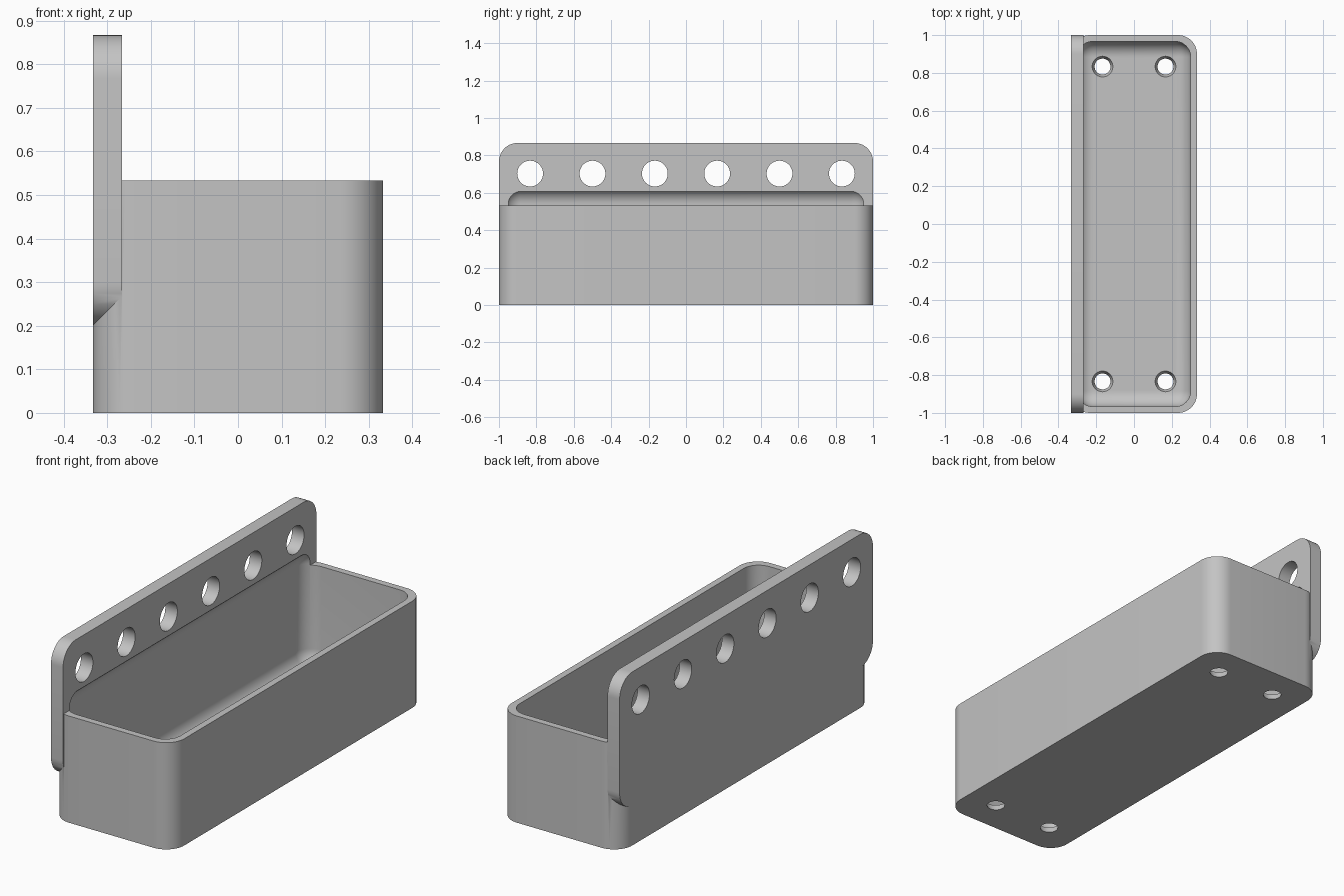
import bpy, bmesh, math
from mathutils import Matrix, Vector

if "Cube" in bpy.data.objects:
    bpy.data.objects.remove(bpy.data.objects["Cube"], do_unlink=True)

grey = bpy.data.materials.new("plain grey")
grey.use_nodes = True
colour = (0.55, 0.55, 0.55, 1)
grey.diffuse_color = colour
grey.node_tree.nodes["Principled BSDF"].inputs["Base Color"].default_value = colour


def add_object(name, bm):
    bmesh.ops.recalc_face_normals(bm, faces=bm.faces)
    mesh = bpy.data.meshes.new(name)
    bm.to_mesh(mesh)
    bm.free()
    mesh.materials.append(grey)
    obj = bpy.data.objects.new(name, mesh)
    bpy.context.collection.objects.link(obj)
    return obj


def rounded_box(name, low, high, radius, axis=None, segments=12):
    """Box with edges along one axis rounded, or all edges if axis is None."""
    low, high = Vector(low), Vector(high)
    bm = bmesh.new()
    bmesh.ops.create_cube(bm, size=1)
    bmesh.ops.scale(bm, vec=high - low, verts=bm.verts)
    bmesh.ops.translate(bm, vec=(low + high) / 2, verts=bm.verts)
    edges = [e for e in bm.edges if axis is None
             or abs((e.verts[0].co - e.verts[1].co).normalized()[axis]) > 0.9]
    bmesh.ops.bevel(bm, geom=edges, offset=radius, segments=segments,
                    profile=0.5, affect='EDGES')
    return add_object(name, bm)


def drill(name, centre, r_low, r_high, depth, axis='Z'):
    turn = Matrix.Rotation(math.pi / 2, 4, 'Y') if axis == 'X' else Matrix()
    bm = bmesh.new()
    bmesh.ops.create_cone(bm, cap_ends=True, segments=48, radius1=r_low,
                          radius2=r_high, depth=depth,
                          matrix=Matrix.Translation(centre) @ turn)
    return add_object(name, bm)


def combine(target, tool, operation):
    mod = target.modifiers.new("combine", 'BOOLEAN')
    mod.operation = operation
    mod.solver = 'EXACT'
    mod.object = tool
    bpy.context.view_layer.objects.active = target
    bpy.ops.object.modifier_apply(modifier=mod.name)
    bpy.data.objects.remove(tool, do_unlink=True)


W, WALL, PLATE = 1 / 3, 1 / 30, 1 / 15

# Outer tray block and the upright mounting plate along its left long side
tray = rounded_box("wall_tray", (-W, -1, 0), (W, 1, 0.533), 0.1, axis=2)
plate = rounded_box("mounting_plate", (-W, -1, 0.2), (-W + PLATE, 1, 0.867),
                    0.1, axis=0)
combine(tray, plate, 'UNION')

# Hollow with rounded floor edges, running slightly up into the plate
hollow = rounded_box("hollow_cutter", (-W + WALL, -1 + WALL, WALL),
                     (W - WALL, 1 - WALL, 0.624), 0.083)
combine(tray, hollow, 'DIFFERENCE')

# Row of mounting holes through the plate
for i in range(6):
    y = (i - 2.5) / 3
    combine(tray, drill("plate_hole_cutter", (-0.3, y, 0.703), 0.069, 0.069,
                        0.2, 'X'), 'DIFFERENCE')

# Flared drain holes through the floor
for x in (-1 / 6, 1 / 6):
    for y in (-5 / 6, 5 / 6):
        combine(tray, drill("drain_hole_cutter", (x, y, WALL / 2),
                            0.037, 0.06, 0.06), 'DIFFERENCE')

# Smooth the rounded corners, keep the hard edges
bpy.ops.object.select_all(action='DESELECT')
tray.select_set(True)
bpy.context.view_layer.objects.active = tray
bpy.ops.object.shade_smooth_by_angle(angle=math.radians(30))
